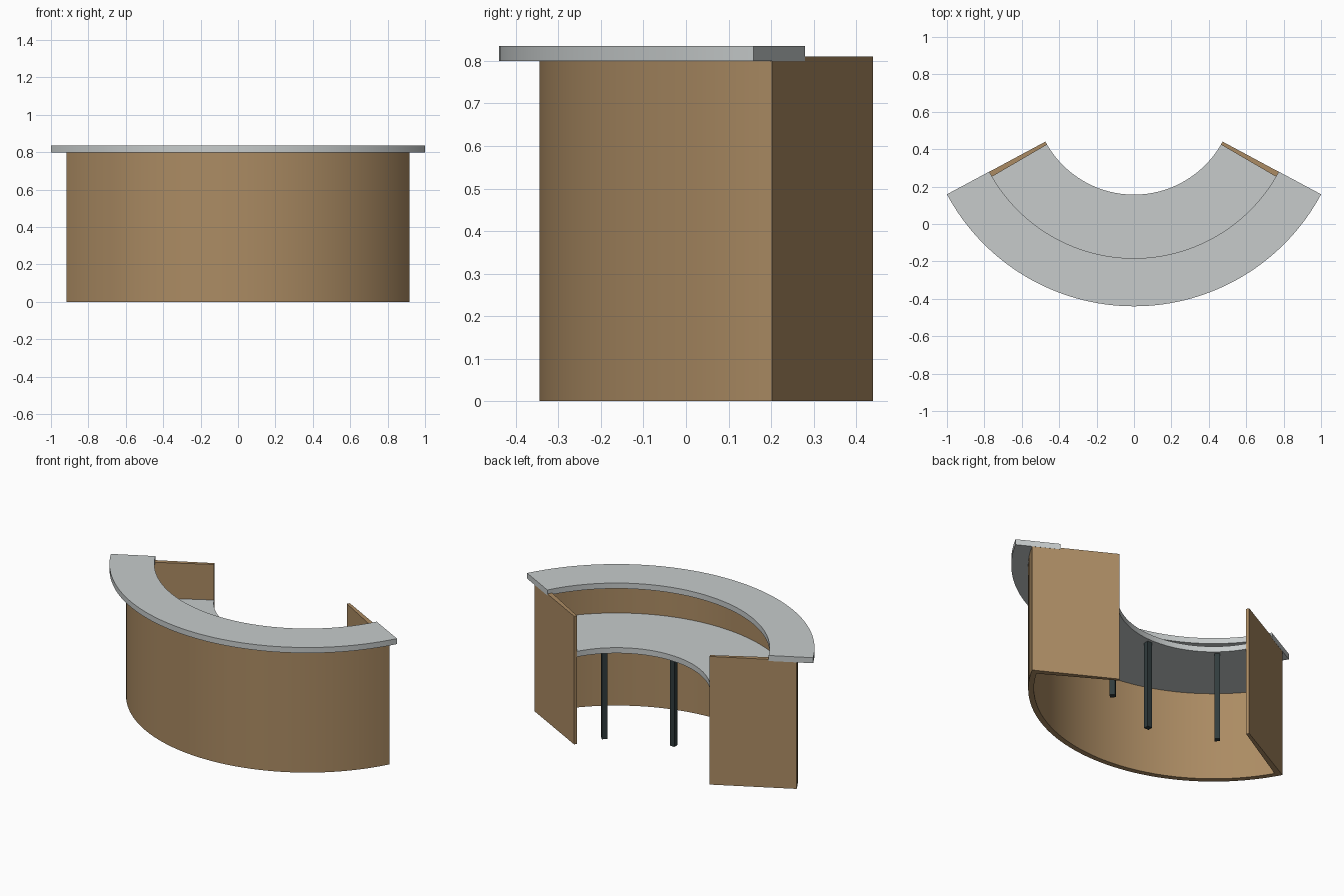
import bpy, bmesh, math
from mathutils import Matrix

if "Cube" in bpy.data.objects:
    bpy.data.objects.remove(bpy.data.objects["Cube"])

CENTRE_Y = 0.695      # shared centre of every arc
SPAN = 61.8           # half angle of the counter, degrees from the front
WEDGE = 2.0           # angle taken up by each end panel


def material(name, rgb):
    m = bpy.data.materials.new(name)
    m.use_nodes = True
    m.diffuse_color = (*rgb, 1)
    m.node_tree.nodes["Principled BSDF"].inputs["Base Color"].default_value = (*rgb, 1)
    return m


wood = material("tan wood", (0.41, 0.26, 0.125))
grey = material("light grey top", (0.57, 0.60, 0.60))
dark = material("dark metal", (0.03, 0.045, 0.047))


def finish(name, bm, mat):
    bmesh.ops.recalc_face_normals(bm, faces=bm.faces)
    mesh = bpy.data.meshes.new(name)
    bm.to_mesh(mesh)
    bm.free()
    mesh.materials.append(mat)
    ob = bpy.data.objects.new(name, mesh)
    bpy.context.collection.objects.link(ob)
    bpy.ops.object.select_all(action="DESELECT")
    ob.select_set(True)
    bpy.context.view_layer.objects.active = ob
    bpy.ops.object.shade_smooth_by_angle(angle=math.radians(30))
    return ob


def polar(radius, degrees):
    a = math.radians(degrees)
    return radius * math.sin(a), CENTRE_Y - radius * math.cos(a)


def arc_slab(name, mat, inner, outer, low, high, start, end, steps):
    """Rectangular section swept around the shared centre."""
    bm = bmesh.new()
    rings = []
    for i in range(steps + 1):
        angle = start + (end - start) * i / steps
        corners = ((inner, low), (outer, low), (outer, high), (inner, high))
        rings.append([bm.verts.new((*polar(r, angle), z)) for r, z in corners])
    for a, b in zip(rings, rings[1:]):
        for k in range(4):
            n = (k + 1) % 4
            bm.faces.new((a[k], a[n], b[n], b[k]))
    bm.faces.new(rings[0])
    bm.faces.new(rings[-1])
    return finish(name, bm, mat)


# Curved front, raised counter and lower desk
INSIDE = SPAN - WEDGE
arc_slab("front_panel", wood, 1.008, 1.04, 0, 0.80, -INSIDE, INSIDE, 64)
arc_slab("counter_top", grey, 0.878, 1.135, 0.80, 0.835, -SPAN, SPAN, 64)
arc_slab("desk_top", grey, 0.538, 1.008, 0.55, 0.585, -INSIDE, INSIDE, 64)

# Wedge-shaped end panels, a hair inside the counter ends
for side, name in ((1, "left_end_panel"), (-1, "right_end_panel")):
    arc_slab(name, wood, 0.538, 1.04, 0, 0.81, side * INSIDE, side * (SPAN - 0.05), 1)

# Square legs under the inner edge of the desk
for angle, name in ((42, "left_leg"), (0, "middle_leg"), (-42, "right_leg")):
    bm = bmesh.new()
    x, y = polar(0.572, angle)
    place = (Matrix.Translation((x, y, 0.275))
             @ Matrix.Rotation(math.radians(angle), 4, "Z")
             @ Matrix.Diagonal((0.032, 0.032, 0.55, 1)))
    bmesh.ops.create_cube(bm, size=1, matrix=place)
    finish(name, bm, dark)
